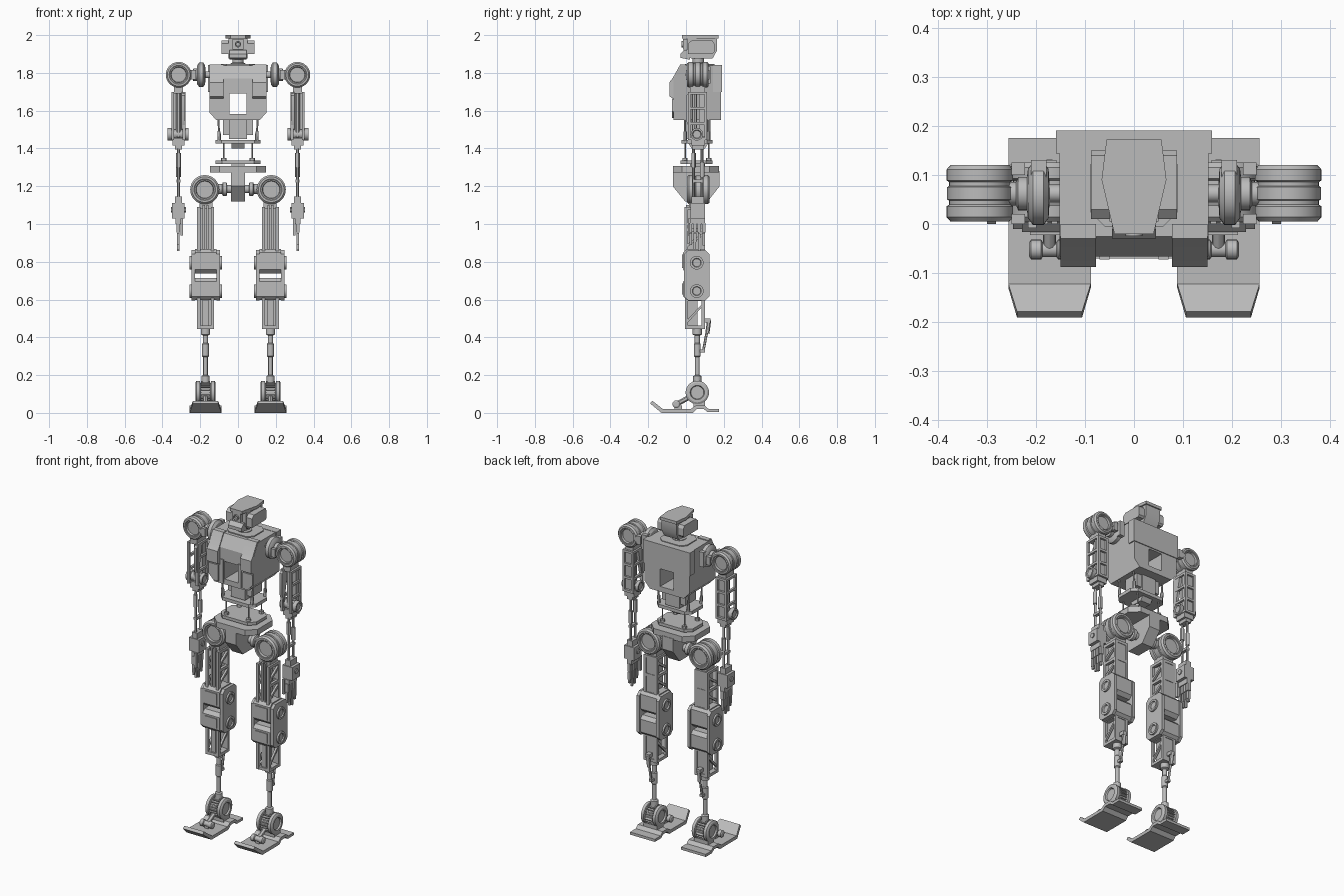
import bpy, bmesh, math
from mathutils import Vector

old = bpy.data.objects.get("Cube")
if old:
    bpy.data.objects.remove(old)

grey = bpy.data.materials.new("machine grey")
grey.use_nodes = True
grey.diffuse_color = (0.5, 0.5, 0.5, 1)
grey.node_tree.nodes["Principled BSDF"].inputs["Base Color"].default_value = (0.5, 0.5, 0.5, 1)
parts = []


def finish(name, bm, mirror=False):
    bmesh.ops.recalc_face_normals(bm, faces=bm.faces)
    me = bpy.data.meshes.new(name)
    bm.to_mesh(me)
    bm.free()
    me.materials.append(grey)
    ob = bpy.data.objects.new(name, me)
    bpy.context.collection.objects.link(ob)
    if mirror:
        ob.modifiers.new("Mirror", 'MIRROR')
    parts.append(ob)
    return ob


def loft(bm, rings):
    rows = [[bm.verts.new(p) for p in ring] for ring in rings]
    n = len(rows[0])
    for a, b in zip(rows, rows[1:]):
        for i in range(n):
            bm.faces.new((a[i], a[(i + 1) % n], b[(i + 1) % n], b[i]))
    bm.faces.new(rows[0])
    bm.faces.new(rows[-1])


def place(axis, h, u, v):
    return {'x': (h, u, v), 'y': (u, h, v), 'z': (u, v, h)}[axis]


def prism(name, pts, axis, lo, hi, mirror=False):
    """Extrude a 2D outline along an axis."""
    bm = bmesh.new()
    loft(bm, [[place(axis, h, u, v) for u, v in pts] for h in (lo, hi)])
    return finish(name, bm, mirror)


def boxes(name, dims, mirror=False):
    """One object from (x0, x1, y0, y1, z0, z1) blocks."""
    bm = bmesh.new()
    for x0, x1, y0, y1, z0, z1 in dims:
        loft(bm, [[(x0, y0, z), (x1, y0, z), (x1, y1, z), (x0, y1, z)] for z in (z0, z1)])
    return finish(name, bm, mirror)


def turn(name, prof, axis, u, v, mirror=False, n=32):
    """Lathe (radius, height) points about an axis through (u, v)."""
    bm = bmesh.new()
    ang = [math.tau * i / n for i in range(n)]
    loft(bm, [[place(axis, h, u + r * math.cos(a), v + r * math.sin(a)) for a in ang] for r, h in prof])
    return finish(name, bm, mirror)


def rod(name, a, b, r, mirror=False, n=12):
    a, b = Vector(a), Vector(b)
    q = (b - a).to_track_quat('Z', 'Y')
    bm = bmesh.new()
    circle = [q @ Vector((r * math.cos(math.tau * i / n), r * math.sin(math.tau * i / n), 0)) for i in range(n)]
    loft(bm, [[p + c for c in circle] for p in (a, b)])
    return finish(name, bm, mirror)


def drum(name, R, axis, lo, hi, u, v, mirror=True):
    """Grooved actuator drum with recessed end caps."""
    half = [(.58, .12), (.62, .02), (.7, .02), (.74, 0), (.88, 0), (1, .08), (1, .27), (.92, .3), (.92, .37), (.98, .39)]
    prof = [(r * R, lo + t * (hi - lo)) for r, t in half]
    prof += [(r * R, hi - t * (hi - lo)) for r, t in reversed(half)]
    turn(name, prof, axis, u, v, mirror)


def truss(name, x0, x1, y0, y1, z0, z1, bays, t, diagonal):
    """Box girder: corner posts, rungs and optional diagonal braces."""
    d = [(x, x + t, y, y + t, z0, z1) for x in (x0, x1 - t) for y in (y0, y1 - t)]
    step = (z1 - z0 - t) / bays
    for i in range(bays + 1):
        z = z0 + i * step
        d += [(x, x + t, y0, y1, z, z + t) for x in (x0, x1 - t)]
        d.append((x0, x1, y1 - t, y1, z, z + t))
        if diagonal and i < bays:
            brace = [(y0, z + t), (y0, z + 2 * t), (y1, z + step), (y1, z + step - t)]
            for x in (x0, x1 - t):
                prism(name + "_brace", brace, 'x', x + .002, x + t - .002, True)
    boxes(name, d, True)


def chamfered(x0, x1, y0, y1, c):
    return [(x0 + c, y0), (x1 - c, y0), (x1, y0 + c), (x1, y1 - c),
            (x1 - c, y1), (x0 + c, y1), (x0, y1 - c), (x0, y0 + c)]


# Head
crown = [(-.04, -.02), (.04, -.02), (.066, .09), (.056, .172), (-.056, .172), (-.066, .09)]
prism("head_top_plate", crown, 'z', 1.982, 2)
prism("head_shell", [(.005, 1.9), (.005, 1.982), (.165, 1.982), (.165, 1.92), (.14, 1.875), (.03, 1.875)], 'x', -.05, .05)
prism("head_cheek", [(.01, 1.9), (.01, 1.955), (.03, 1.972), (.14, 1.972), (.15, 1.955), (.15, 1.91), (.14, 1.9)],
      'x', .05, .088, True)
boxes("camera_housing", [(-.028, .028, -.015, .02, 1.925, 1.98)])
turn("camera_lens", [(.017, .0), (.017, -.024), (.012, -.024), (.01, -.016)], 'y', 0, 1.952, n=20)
prism("jaw", [(-.03, 1.88), (-.03, 1.9), (-.01, 1.922), (.02, 1.922), (.02, 1.87)], 'x', -.045, .045)
turn("neck", [(.04, 1.82), (.04, 1.85), (.03, 1.855), (.03, 1.88)], 'z', 0, .065)

# Torso with a square opening through it
side = [(-.066, 1.55), (-.066, 1.59), (-.066, 1.77), (-.025, 1.84), (.185, 1.84), (.185, 1.59), (.185, 1.55)]
torso = prism("torso", side, 'x', -.152, .152)
for v in torso.data.vertices:
    if v.co.z < 1.56:
        v.co.x *= .75
cutter = boxes("torso_cutter", [(-.045, .045, -.3, .4, 1.582, 1.69)])
cut = torso.modifiers.new("Opening", 'BOOLEAN')
cut.object, cut.solver = cutter, 'EXACT'
bpy.context.view_layer.update()
torso.data = bpy.data.meshes.new_from_object(torso.evaluated_get(bpy.context.evaluated_depsgraph_get()))
torso.modifiers.clear()
parts.remove(cutter)
bpy.data.objects.remove(cutter)
prism("chest_panel", [(-.03, 1.845), (-.072, 1.77), (-.088, 1.75), (-.088, 1.675), (-.06, 1.66), (0, 1.82), (0, 1.845)],
      'x', .077, .15, True)
prism("chest_lower_panel", [(.083, 1.66), (.148, 1.66), (.148, 1.595), (.115, 1.56), (.083, 1.56)], 'y', -.073, -.05, True)
boxes("opening_trim", [(.05, .07, -.072, -.05, 1.56, 1.7)], True)
boxes("back_edge_band", [(-.159, .159, .144, .19, 1.7, 1.842)])
prism("neck_collar", chamfered(-.09, .09, -.005, .15, .03), 'z', 1.835, 1.846)

# Waist
boxes("waist_block", [(-.047, .047, .0, .13, 1.45, 1.56)])
boxes("waist_side_block", [(.047, .08, .02, .12, 1.472, 1.56)], True)
prism("waist_plate", chamfered(-.118, .118, -.025, .14, .03), 'z', 1.425, 1.445)
prism("lower_spine", [(.03, 1.4), (.1, 1.4), (.12, 1.43), (.01, 1.43)], 'x', -.035, .035)
for y in (-.005, .12):
    rod("waist_rod", (.098, y, 1.44), (.105, y, 1.57), .005, True)
    rod("waist_rod_sleeve", (.098, y, 1.44), (.101, y, 1.49), .009, True)
    rod("abdomen_rod", (.075, y, 1.32), (.075, y, 1.43), .004, True)
    turn("abdomen_bolt", [(.014, 1.33), (.014, 1.35)], 'z', .075, y, True, 12)

# Pelvis
prism("pelvis_upper_plate", chamfered(-.12, .12, -.03, .14, .035), 'z', 1.318, 1.336)
prism("pelvis_plate", chamfered(-.147, .147, -.07, .175, .05), 'z', 1.273, 1.308)
prism("pelvis_block", [(-.07, 1.28), (.178, 1.28), (.178, 1.2), (.115, 1.12), (-.005, 1.12), (-.07, 1.2)], 'x', -.037, .037)
boxes("pelvis_riser", [(-.035, .035, .02, .1, 1.28, 1.33)])
turn("hip_axle", [(.022, .03), (.022, .058), (.036, .06), (.036, .08), (.026, .084), (.026, .13)], 'x', .065, 1.185, True)

# Hips and thighs
drum("hip_drum", .077, 'y', .005, .125, .176, 1.182)
boxes("hip_bracket", [(.135, .205, .015, .09, 1.08, 1.13)], True)
truss("thigh_frame", .126, .216, -.008, .1, .85, 1.09, 2, .017, True)
boxes("thigh_core", [(.128, .214, .088, .097, .86, 1.08), (.156, .168, .0, .07, .86, 1.1), (.175, .187, .0, .07, .86, 1.1)], True)

# Knees
knee_side = chamfered(-.01, .125, .595, .862, .022)
prism("knee_inner_plate", knee_side, 'x', .096, .114, True)
prism("knee_outer_plate", knee_side, 'x', .228, .246, True)
for z, lo, hi in ((.795, .738, .868), (.645, .597, .715)):
    prism("knee_block", chamfered(-.016, .115, lo, hi, .02), 'x', .114, .228, True)
    boxes("knee_front_pad", [(.13, .212, -.022, .0, lo + .03, hi - .03)], True)
    for a, b in ((.1, .086), (.242, .256)):
        turn("knee_pivot", [(.036, a), (.036, b), (.024, b), (.021, (a + b) / 2)], 'x', .057, z, True, 24)

# Shins
truss("shin_frame", .127, .216, -.006, .1, .445, .61, 1, .017, True)
boxes("shin_core", [(.13, .213, .087, .096, .46, .6), (.156, .187, .005, .06, .45, .6)], True)
boxes("shin_end", [(.127, .216, -.004, .1, .445, .463)], True)
turn("shin_rod", [(.025, .45), (.025, .415), (.014, .41), (.014, .37), (.018, .365), (.018, .3), (.012, .295),
                  (.012, .2), (.022, .195), (.022, .15)], 'z', .172, .06, True, 16)
rod("calf_strut", (.172, .122, .49), (.172, .092, .33), .007, True)
rod("calf_strut_sleeve", (.172, .122, .49), (.172, .113, .42), .011, True)
boxes("calf_mount", [(.158, .186, .09, .13, .478, .5), (.162, .182, .062, .1, .32, .335)], True)

# Ankles and feet
turn("ankle_drum", [(.034, .127), (.038, .118), (.052, .118), (.062, .124), (.062, .142), (.05, .145), (.05, .199),
                    (.062, .202), (.062, .22), (.052, .226), (.038, .226), (.034, .217)], 'x', .06, .108, True)
teeth = []
for i in range(24):
    for k, r in ((-.5, .053), (-.3, .06), (.3, .06), (.5, .053)):
        a = math.tau * (i + k / 2) / 24
        teeth.append((.06 + r * math.cos(a), .108 + r * math.sin(a)))
    teeth.pop() if i == 23 else None
prism("ankle_ribs", teeth, 'x', .149, .195, True)
foot = prism("foot", [(-.19, .05), (-.178, .064), (-.122, .02), (.025, .02), (.05, .038), (.1, .038), (.12, .02),
                      (.175, .02), (.175, .004), (.115, .004), (.095, .02), (.055, .02), (.035, 0), (-.13, 0)],
             'x', .088, .256, True)
for v in foot.data.vertices:
    if v.co.y < -.15:
        v.co.x = .172 + (v.co.x - .172) * .79
boxes("ankle_saddle", [(.125, .219, .04, .1, .03, .062)], True)
turn("foot_damper", [(.013, .13), (.02, .134), (.02, .155), (.015, .158), (.015, .186), (.02, .189), (.02, .21), (.013, .214)],
     'x', -.052, .046, True, 20)
rod("foot_link", (.172, -.05, .046), (.172, .03, .09), .013, True)
boxes("foot_damper_mount", [(.16, .184, -.06, -.02, .015, .04)], True)

# Shoulders
drum("shoulder_drum", .068, 'y', .005, .12, .314, 1.79)
turn("shoulder_axle", [(.018, .14), (.018, .172), (.05, .174), (.064, .184), (.064, .206), (.05, .216),
                       (.034, .218), (.034, .236), (.024, .24), (.024, .27)], 'x', .062, 1.79, True)
boxes("shoulder_clamp", [(.178, .21, .04, .13, 1.745, 1.835), (.222, .25, .0, .02, 1.765, 1.815),
                         (.222, .25, .1, .125, 1.765, 1.815)], True)

# Upper arms and elbows
boxes("shoulder_bracket", [(.29, .34, .02, .1, 1.69, 1.735)], True)
truss("upper_arm_frame", .279, .352, .01, .112, 1.445, 1.7, 3, .014, False)
prism("upper_arm_fairing", [(.0, 1.68), (.02, 1.7), (.06, 1.7), (.02, 1.5), (.0, 1.55)], 'x', .281, .299, True)
rod("upper_arm_piston", (.315, .045, 1.46), (.315, .045, 1.72), .013, True)
boxes("upper_arm_core", [(.29, .342, .07, .1, 1.46, 1.69)], True)
turn("elbow_pivot", [(.02, .268), (.024, .262), (.033, .262), (.033, .282), (.026, .285), (.026, .345),
                     (.033, .348), (.033, .373), (.024, .373), (.02, .367)], 'x', .058, 1.475, True, 24)
boxes("elbow_block", [(.283, .347, .03, .1, 1.415, 1.455), (.296, .334, .035, .095, 1.395, 1.42)], True)

# Forearms, wrists and hands
for y, z in ((.04, 1.3), (.085, 1.25)):
    rod("forearm_rod", (.315, y, 1.13), (.315, y, 1.4), .007, True)
    rod("forearm_sleeve", (.315, y, z), (.315, y, z + .075), .012, True)
boxes("forearm_tie", [(.305, .325, .035, .09, 1.22, 1.235)], True)
boxes("wrist", [(.297, .333, .03, .095, 1.11, 1.145), (.282, .35, .025, .1, 1.03, 1.11), (.3, .33, .02, .1, 1.0, 1.03)], True)
rod("wrist_pin", (.276, .062, 1.075), (.356, .062, 1.075), .015, True)
for i, tip in enumerate((.89, .865, .858, .885)):
    y = .016 + i * .023
    boxes("finger", [(.306, .326, y, y + .017, .955, 1.005), (.309, .324, y + .001, y + .016, .905, .953),
                     (.311, .322, y + .002, y + .015, tip, .907)], True)
boxes("thumb", [(.29, .304, .01, .028, .94, 1.03)], True)

# Smooth shading on round parts, sharp machined edges
bpy.ops.object.select_all(action='DESELECT')
for ob in parts:
    ob.select_set(True)
bpy.context.view_layer.objects.active = parts[0]
bpy.ops.object.shade_smooth_by_angle(angle=math.radians(30))
